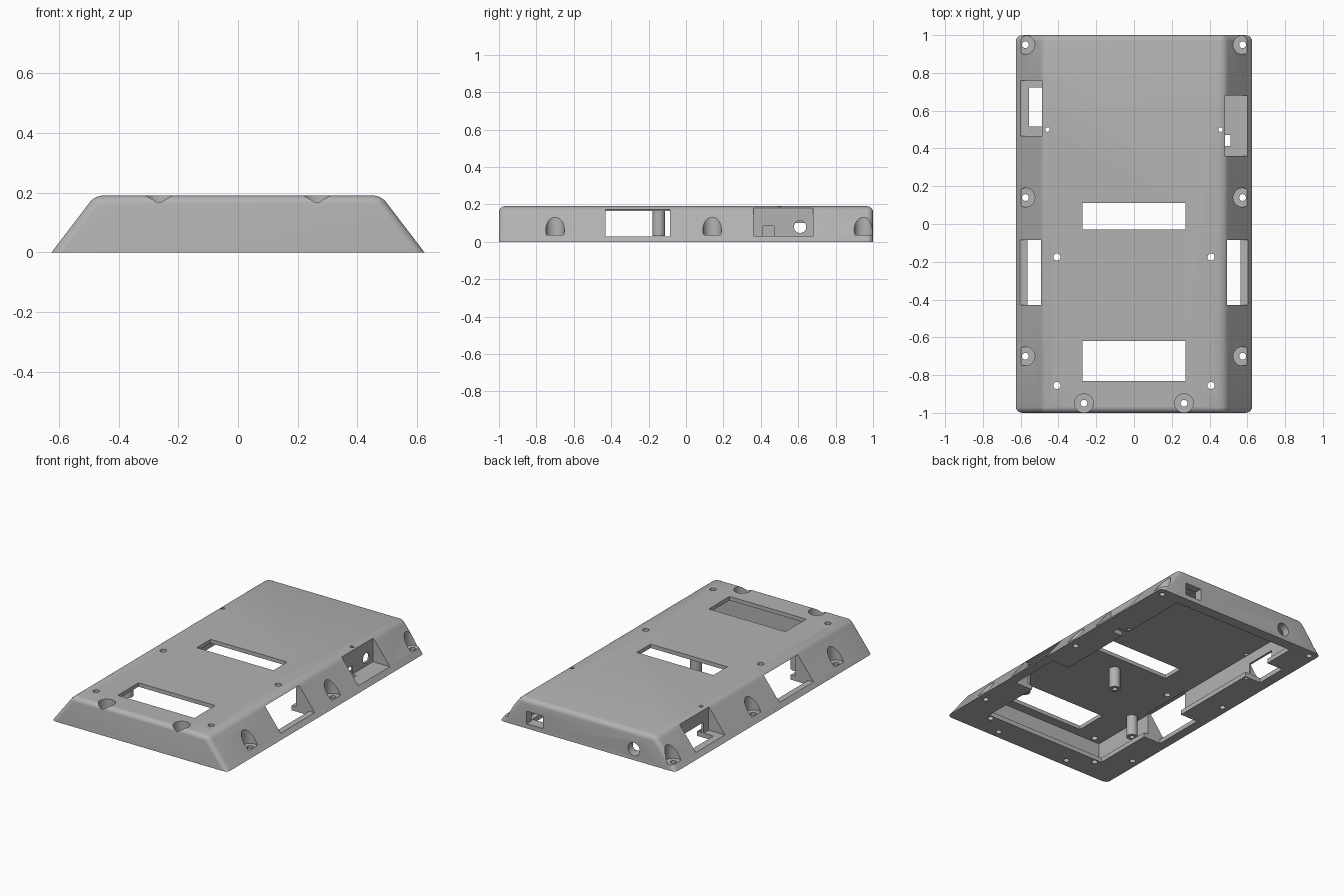
import bpy, bmesh, math
from mathutils import Matrix

if "Cube" in bpy.data.objects:
    bpy.data.objects.remove(bpy.data.objects["Cube"])

grey = bpy.data.materials.new("light_grey")
grey.use_nodes = True
COLOUR = (0.45, 0.45, 0.45, 1)
grey.diffuse_color = COLOUR
grey.node_tree.nodes["Principled BSDF"].inputs["Base Color"].default_value = COLOUR


def make_object(name, bm):
    bmesh.ops.recalc_face_normals(bm, faces=bm.faces)
    mesh = bpy.data.meshes.new(name)
    bm.to_mesh(mesh)
    bm.free()
    mesh.materials.append(grey)
    obj = bpy.data.objects.new(name, mesh)
    bpy.context.collection.objects.link(obj)
    return obj


def box(name, x, y, z):
    bm = bmesh.new()
    bmesh.ops.create_cube(bm, size=1)
    for v in bm.verts:
        v.co = [(r[0] + r[1]) / 2 + c * (r[1] - r[0]) for r, c in zip((x, y, z), v.co)]
    return make_object(name, bm)


def cylinder(name, centre, radius, depth, axis="Z", sides=32):
    bm = bmesh.new()
    bmesh.ops.create_cone(bm, cap_ends=True, segments=sides, radius1=radius,
                          radius2=radius, depth=depth)
    turn = Matrix() if axis == "Z" else Matrix.Rotation(math.pi / 2, 4, "X" if axis == "Y" else "Y")
    bm.transform(Matrix.Translation(centre) @ turn)
    return make_object(name, bm)


def cut(target, cutter):
    cutter.hide_render = True
    mod = target.modifiers.new("cut", "BOOLEAN")
    mod.operation = "DIFFERENCE"
    mod.solver = "EXACT"
    mod.object = cutter
    bpy.context.view_layer.objects.active = target
    bpy.ops.object.modifier_apply(modifier=mod.name)
    bpy.data.objects.remove(cutter)


def smooth(obj):
    bpy.ops.object.select_all(action="DESELECT")
    obj.select_set(True)
    bpy.context.view_layer.objects.active = obj
    bpy.ops.object.shade_smooth_by_angle(angle=math.radians(30))


# Shell: sloped sides, upright ends, rounded except around the base
H = 0.19
bm = bmesh.new()
bmesh.ops.create_cube(bm, size=2)
for v in bm.verts:
    top = v.co.z > 0
    v.co.x *= 0.48 if top else 0.625
    v.co.z = H if top else 0
edges = [e for e in bm.edges if max(v.co.z for v in e.verts) > 0]
bmesh.ops.bevel(bm, geom=edges, offset=0.03, segments=5, profile=0.5, affect="EDGES")
shell = make_object("enclosure_shell", bm)

# Hollow inside, leaving an inward flange around the base
cut(shell, box("cavity", (-0.472, 0.472), (-0.89, 0.95), (0.03, 0.165)))
cut(shell, box("base_opening", (-0.44, 0.44), (-0.83, 0.93), (-0.1, 0.1)))

# Slots through the top
for y0, y1 in ((-0.83, -0.62), (-0.03, 0.11)):
    cut(shell, box("top_slot", (-0.272, 0.272), (y0, y1), (0.1, 0.3)))

# Side windows, open downwards behind the outer lip
for s in (-1, 1):
    def span(a, b):
        return sorted((s * a, s * b))
    cut(shell, box("window", span(0.46, 0.8), (-0.43, -0.085), (0.028, 0.173)))
    cut(shell, box("window_notch", span(0.42, 0.565), (-0.43, -0.085), (-0.1, 0.1)))

# Left connector pocket with a square port and a round port
cut(shell, box("left_pocket", (0.482, 0.8), (0.36, 0.68), (0.03, 0.3)))
cut(shell, box("left_port", (0.42, 0.512), (0.412, 0.47), (-0.1, 0.085)))
cut(shell, cylinder("left_round_port", (0.47, 0.61, 0.08), 0.033, 0.12, "X"))

# Right connector pocket with an opening in the floor and wall
cut(shell, box("right_pocket", (-0.8, -0.486), (0.465, 0.76), (0.03, 0.3)))
cut(shell, box("right_port", (-0.556, -0.42), (0.515, 0.722), (-0.1, 0.1)))

# Ports in the back end
cut(shell, box("back_port", (0.315, 0.43), (0.9, 1.1), (0.03, 0.11)))
cut(shell, cylinder("back_round_port", (-0.33, 1, 0.07), 0.042, 0.2, "Y"))

# Screw recesses, screw holes and small drill holes
for s in (-1, 1):
    for x, y in ((0.575, 0.949), (0.575, 0.14), (0.575, -0.7), (0.265, -0.949)):
        cut(shell, cylinder("screw_recess", (s * x, y, 0.235), 0.05, 0.4))
        cut(shell, cylinder("screw_hole", (s * x, y, 0), 0.018, 0.3, sides=20))
    for x, y, r in ((0.408, -0.175, 0.019), (0.408, -0.855, 0.019), (0.458, 0.5, 0.012)):
        cut(shell, cylinder("drill_hole", (s * x, y, 0.1), r, 0.5, sides=20))
smooth(shell)

# Hollow standoffs hanging from the ceiling
for name, x, y in (("centre", 0.03, -0.145), ("left", 0.42, -0.52), ("right", -0.42, -0.52)):
    post = cylinder(name + "_standoff", (x, y, 0.1), 0.034, 0.14)
    cut(post, cylinder("bore", (x, y, 0.02), 0.016, 0.16, sides=20))
    smooth(post)
